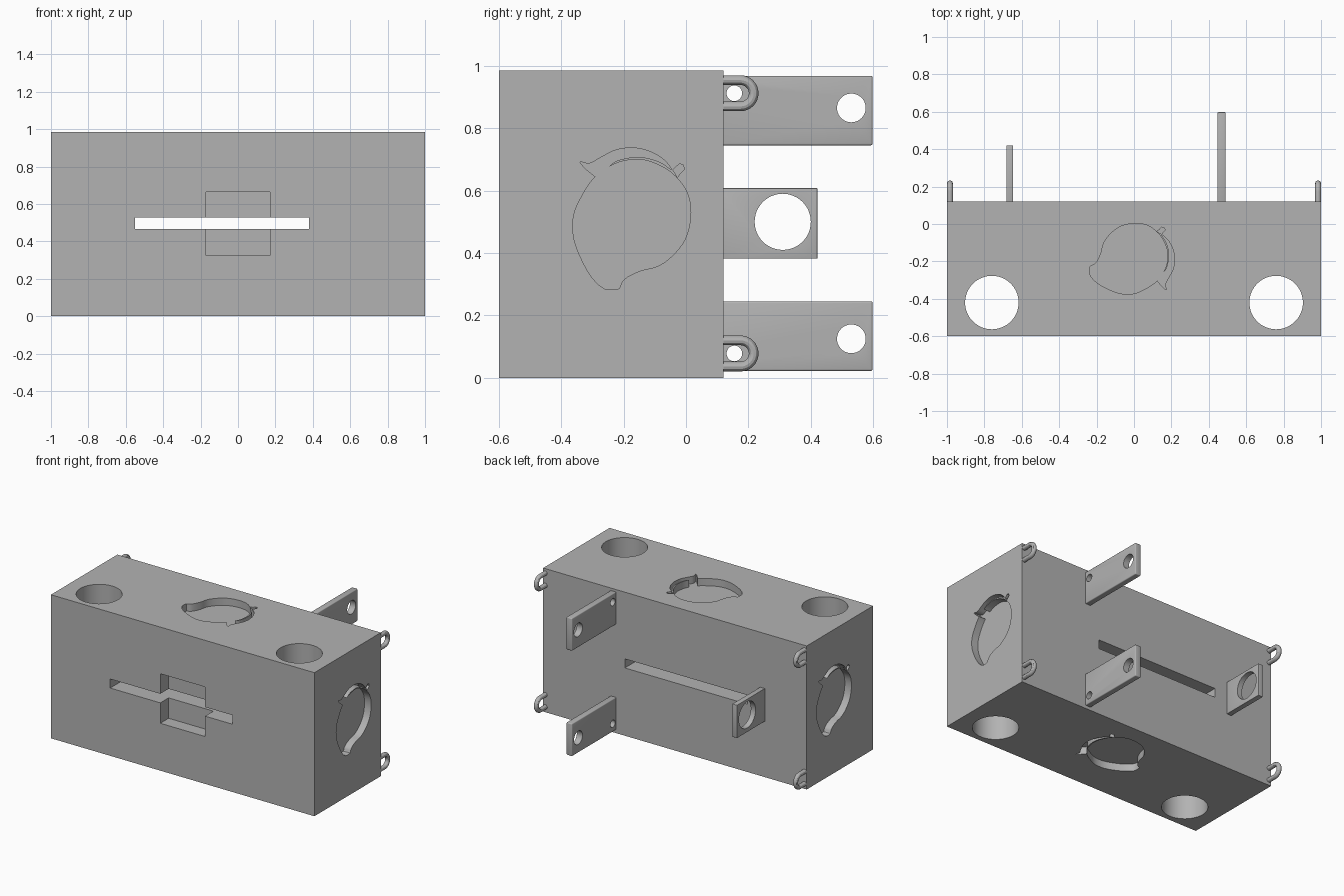
import bpy, bmesh, math
from mathutils import Vector

if "Cube" in bpy.data.objects:
    bpy.data.objects.remove(bpy.data.objects["Cube"])

grey = bpy.data.materials.new("plain_grey")
grey.use_nodes = True
grey.diffuse_color = (0.45, 0.45, 0.45, 1)
grey.node_tree.nodes["Principled BSDF"].inputs["Base Color"].default_value = grey.diffuse_color


def make(name, bm):
    bmesh.ops.recalc_face_normals(bm, faces=bm.faces)
    mesh = bpy.data.meshes.new(name)
    bm.to_mesh(mesh)
    bm.free()
    mesh.materials.append(grey)
    ob = bpy.data.objects.new(name, mesh)
    bpy.context.collection.objects.link(ob)
    return ob


def box(name, low, high):
    bm = bmesh.new()
    bmesh.ops.create_cube(bm, size=1)
    low, high = Vector(low), Vector(high)
    for v in bm.verts:
        v.co = (low + high) / 2 + v.co * (high - low)
    return make(name, bm)


def prism(name, points, depth):
    """Extrude a closed outline of 3D points along a vector."""
    bm = bmesh.new()
    face = bm.faces.new([bm.verts.new(p) for p in points])
    new = bmesh.ops.extrude_face_region(bm, geom=[face])["geom"]
    bmesh.ops.translate(bm, vec=depth, verts=[v for v in new if isinstance(v, bmesh.types.BMVert)])
    return make(name, bm)


def activate(ob):
    bpy.ops.object.select_all(action="DESELECT")
    ob.select_set(True)
    bpy.context.view_layer.objects.active = ob


def cut(target, cutter):
    mod = target.modifiers.new("cut", "BOOLEAN")
    mod.operation, mod.solver, mod.object = "DIFFERENCE", "EXACT", cutter
    activate(target)
    bpy.ops.object.modifier_apply(modifier=mod.name)
    bpy.data.objects.remove(cutter)


def circle(radius, count=64):
    turns = [2 * math.pi * i / count for i in range(count)]
    return [(radius * math.cos(t), radius * math.sin(t)) for t in turns]


def smooth(points, steps=4):
    """Closed Catmull-Rom loop through the points."""
    pts = [Vector(p) for p in points]
    out = []
    for i, b in enumerate(pts):
        a, c, d = pts[i - 1], pts[(i + 1) % len(pts)], pts[(i + 2) % len(pts)]
        for s in range(steps):
            t = s / steps
            out.append(b + (c - a) * t / 2 + (a - b * 2.5 + c * 2 - d / 2) * t * t
                       + (b * 1.5 - a / 2 - c * 1.5 + d / 2) * t ** 3)
    return out


def finish(ob):
    activate(ob)
    bpy.ops.object.shade_smooth_by_angle(angle=math.radians(30))


# Main block with a through slot, a front recess and two vertical bores
HEIGHT, BACK = 0.985, 0.12
block = box("main_block", (-1, -0.6, 0), (1, BACK, HEIGHT))
cut(block, box("recess_cutter", (-0.17, -0.7, 0.325), (0.17, -0.51, 0.665)))
cut(block, box("slot_cutter", (-0.55, -0.8, 0.465), (0.38, 0.4, 0.527)))
for x in (-0.76, 0.76):
    ring = [(x + a, b - 0.42, -0.1) for a, b in circle(0.143)]
    cut(block, prism("bore_cutter", ring, (0, 0, 1.3)))

# Fruit emblem outlines, as (y, z) on the side face
fruit = smooth([(-.22, .285), (-.26, .285), (-.30, .32), (-.335, .38), (-.36, .45), (-.36, .52),
                (-.335, .58), (-.295, .64), (-.24, .68), (-.19, .697), (-.14, .699), (-.09, .683),
                (-.045, .656), (-.005, .61), (.013, .56), (.013, .50), (-.005, .44), (-.045, .39),
                (-.09, .358), (-.14, .345), (-.18, .328), (-.203, .31), (-.212, .29)])
leaf = smooth([(-.34, .692), (-.31, .687), (-.27, .708), (-.225, .73), (-.17, .737), (-.115, .725),
               (-.07, .698), (-.047, .668), (-.085, .692), (-.14, .707), (-.19, .704),
               (-.235, .688), (-.275, .643), (-.31, .66)])
stem = [Vector(p) for p in ((-.042, .667), (-.022, .685), (-.01, .684), (-.005, .668),
                            (-.018, .656), (-.027, .642))]
DEEP = 0.05
faces = [
    (lambda y, z: (1.05, y, z), (-DEEP - 0.05, 0, 0)),
    (lambda y, z: (-1.05, -0.35 - y, z), (DEEP + 0.05, 0, 0)),
    (lambda y, z: (z - 0.52, y - 0.012, HEIGHT + 0.05), (0, 0, -DEEP - 0.05)),
    (lambda y, z: (z - 0.52, y - 0.012, -0.05), (0, 0, DEEP + 0.05)),
]
for place, depth in faces:
    for outline in (fruit, leaf, stem):
        cut(block, prism("emblem_cutter", [place(*p) for p in outline], depth))
finish(block)


# Rear bracket plates with round holes
def bracket(name, low, high, holes, bevel):
    ob = box(name, low, high)
    mod = ob.modifiers.new("bevel", "BEVEL")
    mod.width, mod.segments = bevel, 3
    activate(ob)
    bpy.ops.object.modifier_apply(modifier=mod.name)
    for y, z, r in holes:
        ring = [(low[0] - 0.1, y + a, z + b) for a, b in circle(r, 48)]
        cut(ob, prism("hole_cutter", ring, (0.3, 0, 0)))
    finish(ob)


bracket("upper_bracket", (0.447, BACK - 0.01, 0.745), (0.49, 0.598, 0.968),
        [(0.53, 0.865, 0.046), (0.155, 0.912, 0.025)], 0.006)
bracket("lower_bracket", (0.447, BACK - 0.01, 0.022), (0.49, 0.598, 0.245),
        [(0.53, 0.125, 0.046), (0.155, 0.078, 0.025)], 0.006)
bracket("single_bracket", (-0.682, BACK - 0.01, 0.382), (-0.646, 0.421, 0.608),
        [(0.31, 0.5, 0.09)], 0.002)

# U-shaped loops at the four rear corners
for side, x in (("left", 0.984), ("right", -0.984)):
    for level, z in (("upper", 0.912), ("lower", 0.078)):
        arc = [math.pi * (i / 16 - 0.5) for i in range(17)]
        path = [(0.1, -0.042)] + [(0.175 + 0.042 * math.cos(t), 0.042 * math.sin(t)) for t in arc]
        path.append((0.1, 0.042))
        curve = bpy.data.curves.new("loop", "CURVE")
        curve.dimensions = "3D"
        curve.bevel_depth, curve.bevel_resolution = 0.0155, 4
        curve.use_fill_caps = True
        spline = curve.splines.new("POLY")
        spline.points.add(len(path) - 1)
        for point, (y, dz) in zip(spline.points, path):
            point.co = (x, y, z + dz, 1)
        curve.materials.append(grey)
        loop = bpy.data.objects.new(f"{side}_{level}_loop", curve)
        bpy.context.collection.objects.link(loop)
        activate(loop)
        bpy.ops.object.convert(target="MESH")
        finish(bpy.context.object)
